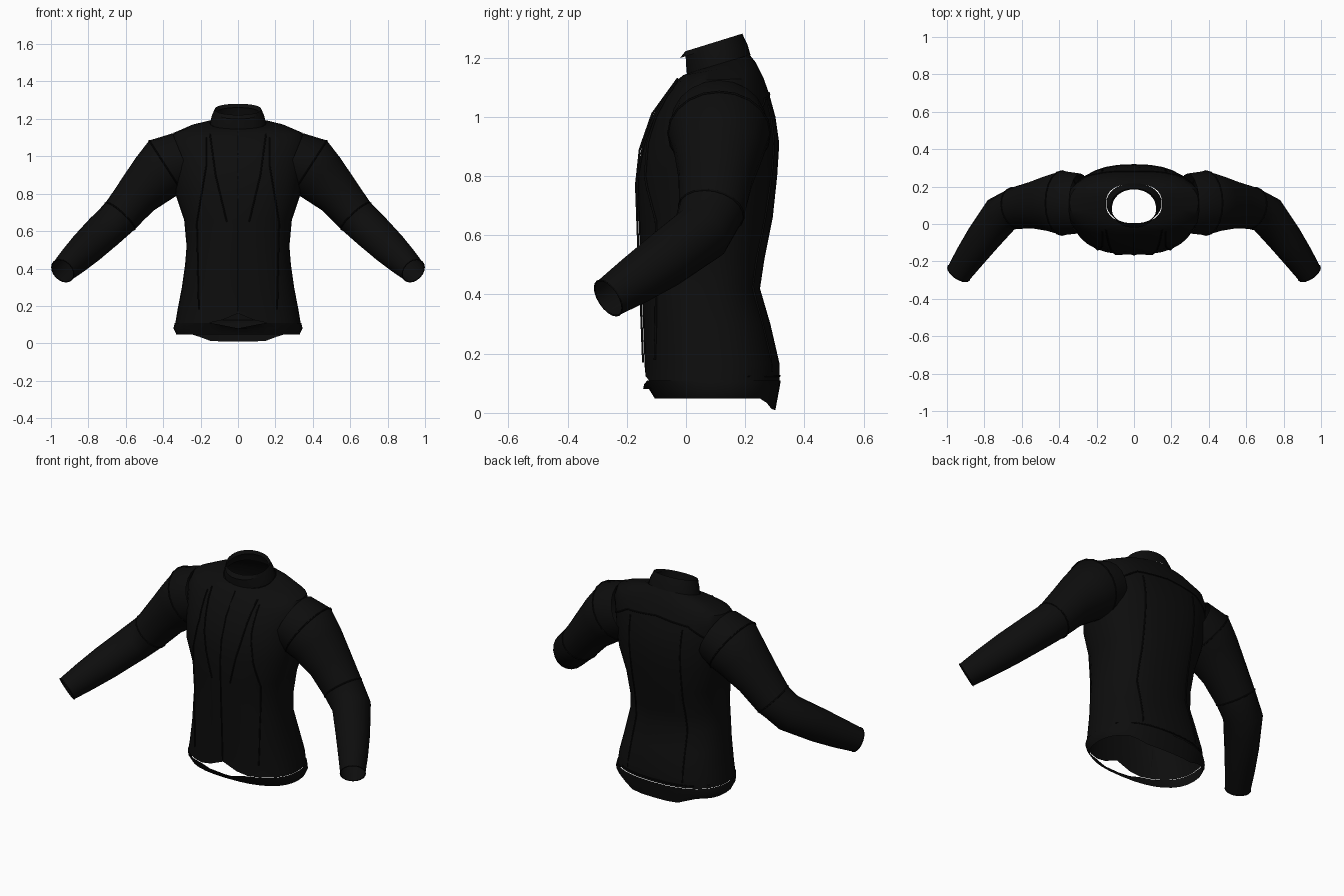
import bpy, bmesh, math
from mathutils import Vector
from mathutils.bvhtree import BVHTree

if "Cube" in bpy.data.objects:
    bpy.data.objects.remove(bpy.data.objects["Cube"])

N = 32
black = bpy.data.materials.new("matte black")
black.diffuse_color = (0.004, 0.004, 0.004, 1)
black.use_nodes = True
black.node_tree.nodes["Principled BSDF"].inputs["Base Color"].default_value = black.diffuse_color
seam_mat = bpy.data.materials.new("seam black")
seam_mat.diffuse_color = (0.0025, 0.0025, 0.0025, 1)
seam_mat.use_nodes = True
seam_mat.node_tree.nodes["Principled BSDF"].inputs["Base Color"].default_value = seam_mat.diffuse_color


def loft(name, rings):
    """Open tube through rings of points, smooth shaded."""
    bm = bmesh.new()
    vs = [[bm.verts.new(p) for p in r] for r in rings]
    for a, b in zip(vs, vs[1:]):
        for i in range(len(a)):
            j = (i + 1) % len(a)
            bm.faces.new((a[i], a[j], b[j], b[i]))
    bmesh.ops.recalc_face_normals(bm, faces=bm.faces)
    me = bpy.data.meshes.new(name)
    bm.to_mesh(me)
    bm.free()
    me.materials.append(black)
    ob = bpy.data.objects.new(name, me)
    bpy.context.collection.objects.link(ob)
    bpy.ops.object.select_all(action='DESELECT')
    ob.select_set(True)
    bpy.context.view_layer.objects.active = ob
    bpy.ops.object.shade_smooth_by_angle(angle=math.radians(40))
    return ob


def body_ring(z, hw, yf, yb, tilt=0.0, power=2.4):
    """Rounded oval, optionally rising toward the back."""
    pts = []
    for i in range(N):
        a = 2 * math.pi * i / N
        c, s = math.cos(a), math.sin(a)
        x = hw * math.copysign(abs(c) ** (2 / power), c)
        y = (yf + yb) / 2 + (yb - yf) / 2 * math.copysign(abs(s) ** (2 / power), s)
        pts.append(Vector((x, y, z + tilt * (y - 0.1))))
    return pts


# Torso, from above the hem to the neck
torso = [body_ring(*r) for r in (
    (0.11, 0.335, -0.14, 0.315), (0.17, 0.325, -0.14, 0.315),
    (0.30, 0.30, -0.145, 0.285), (0.42, 0.283, -0.15, 0.25),
    (0.52, 0.275, -0.155, 0.265), (0.66, 0.288, -0.16, 0.293),
    (0.80, 0.335, -0.165, 0.308), (0.91, 0.345, -0.148, 0.315),
    (1.00, 0.355, -0.115, 0.302), (1.07, 0.365, -0.075, 0.283),
    (1.125, 0.345, -0.035, 0.262, 0.04), (1.16, 0.25, -0.01, 0.235, 0.18),
    (1.175, 0.15, 0.005, 0.215, 0.3))]
for p in torso[0]:                       # opening notch at the front
    if p.y < 0 and abs(p.x) < 0.12:
        p.z += 0.05 * (1 - abs(p.x) / 0.12)
body = loft("torso", torso)

# Hem band with a dropped tail at the back
hem = [body_ring(0.11, 0.338, -0.145, 0.32), body_ring(0.08, 0.345, -0.125, 0.315),
       body_ring(0.048, 0.33, -0.105, 0.302)]
for p in hem[2]:
    if p.y > 0.2 and abs(p.x) < 0.24:
        p.z -= 0.038 * min(1, (0.24 - abs(p.x)) / 0.1)
for p in hem[0]:
    if p.y < 0 and abs(p.x) < 0.15:
        p.z -= 0.03 * (1 - abs(p.x) / 0.15)
loft("hem_band", hem)

# Standing collar
loft("collar", [body_ring(1.173, 0.148, 0.003, 0.218, 0.3, 2.1),
                body_ring(1.21, 0.142, 0.0, 0.208, 0.31, 2.1),
                body_ring(1.253, 0.125, -0.002, 0.19, 0.31, 2.1),
                body_ring(1.235, 0.118, -0.02, 0.185, 0.3, 2.1)])


def seam(name, pts, cyclic=False, r=0.004):
    cu = bpy.data.curves.new(name, 'CURVE')
    cu.dimensions = '3D'
    cu.bevel_depth = r
    cu.bevel_resolution = 1
    sp = cu.splines.new('POLY')
    sp.points.add(len(pts) - 1)
    for q, p in zip(sp.points, pts):
        q.co = (*p, 1)
    sp.use_cyclic_u = cyclic
    cu.materials.append(seam_mat)
    ob = bpy.data.objects.new(name, cu)
    bpy.context.collection.objects.link(ob)


# Sleeves: centre, vertical radius, horizontal radius
SLEEVE = [((0.29, 0.11, 0.985), 0.15, 0.16), ((0.385, 0.112, 0.945), 0.166, 0.172),
          ((0.445, 0.11, 0.885), 0.147, 0.152), ((0.54, 0.10, 0.79), 0.12, 0.126),
          ((0.63, 0.085, 0.68), 0.106, 0.112), ((0.71, 0.05, 0.605), 0.102, 0.106),
          ((0.81, -0.08, 0.51), 0.094, 0.092), ((0.88, -0.178, 0.443), 0.082, 0.08),
          ((0.937, -0.262, 0.388), 0.068, 0.068)]


def sleeve_rings(side):
    cs = [Vector((side * c[0], c[1], c[2])) for c, _, _ in SLEEVE]
    out = []
    for k, (_, rv, rh) in enumerate(SLEEVE):
        d = (cs[min(k + 1, len(cs) - 1)] - cs[max(k - 1, 0)]).normalized()
        h = d.cross(Vector((0, 0, 1))).normalized()
        v = h.cross(d)
        out.append([cs[k] + h * rh * math.cos(t) + v * rv * math.sin(t)
                    for t in (2 * math.pi * i / 20 for i in range(20))])
    return out


for side, word in ((-1, "left"), (1, "right")):
    rings = sleeve_rings(side)
    loft(word + "_sleeve", rings)
    seam(word + "_shoulder_seam", rings[1], True)
    seam(word + "_elbow_seam", rings[4], True)
    seam(word + "_cuff_edge", rings[8], True, 0.003)

# Stitched seams laid onto the torso
tree = BVHTree.FromPolygons([v.co[:] for v in body.data.vertices],
                            [p.vertices[:] for p in body.data.polygons])


def torso_seam(name, path, front, lift=0.001):
    ydir = 1 if front else -1
    pts = []
    for (x0, z0), (x1, z1) in zip(path, path[1:]):
        for i in range(9):
            t = i / 8
            hit = tree.ray_cast(Vector((x0 + (x1 - x0) * t, -ydir, z0 + (z1 - z0) * t)),
                                Vector((0, ydir, 0)))[0]
            if hit:
                pts.append(hit - Vector((0, ydir * lift, 0)))
    if len(pts) > 1:
        seam(name, pts)


torso_seam("front_zip", [(0, 1.13), (0, 0.17)], True, 0.005)
torso_seam("back_yoke_seam", [(-0.33, 0.98), (-0.2, 1.06), (0, 1.08), (0.2, 1.06), (0.33, 0.98)], False)
torso_seam("back_hem_seam", [(-0.3, 0.125), (0.3, 0.125)], False)
for s, word in ((-1, "left"), (1, "right")):
    torso_seam(word + "_chest_seam", [(s * 0.15, 1.12), (s * 0.12, 0.9), (s * 0.06, 0.65)], True, 0.004)
    torso_seam(word + "_front_panel_seam", [(s * 0.17, 1.1), (s * 0.17, 0.95),
               (s * 0.22, 0.65), (s * 0.21, 0.18)], True, 0.004)
    torso_seam(word + "_back_panel_seam", [(s * 0.17, 1.04), (s * 0.16, 0.6), (s * 0.18, 0.14)], False)
